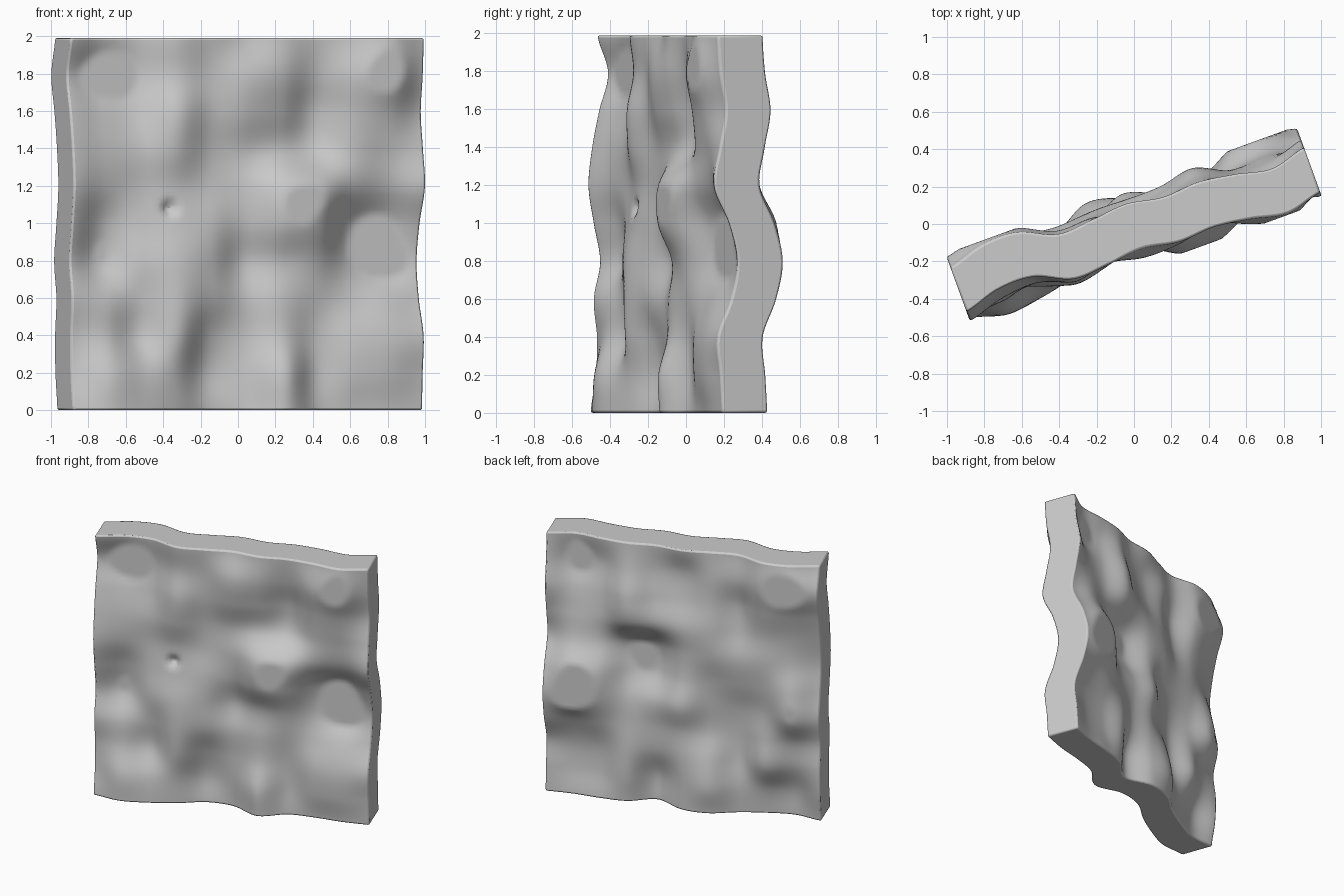
import bpy, bmesh, math
from mathutils import Matrix, Vector

if "Cube" in bpy.data.objects:
    bpy.data.objects.remove(bpy.data.objects["Cube"])

HALF_LEN, HEIGHT, THICK, STEPS = 0.998, 1.99, 0.255, 76
TURN = math.radians(20)

# Relief heights in hundredths, rows from top to bottom, columns left to right
RELIEF = [
    (1, -4.5, -4.5, 4, 3, 1, 4.5, 3.5, 6, 10, 5.5),
    (-5, -10, -7, 2, 2, 6, 5.5, 1, 9, 13, 4),
    (0, -4, -4, 5.5, 1.5, 4, 2, -4, 5.5, 7, 1),
    (4, 0, -1, 4, -1, -1, -1, -3, 3.5, 4, 4.5),
    (6, 0, -2, 0, -1, 1, 10, 10.5, 3.5, 1, 7.5),
    (3, -5, -1, 2, 2, 0, 10, 9, -5, -9, -1),
    (-0.5, -7, 1, 6, 3, -4.5, 2, 3, -6, -11, -5.5),
    (3, 1, -0.5, 7, 3, -1, 3, 1, -1, -0.5, -2),
    (1, 3, -2, 6, -3, -2, 4, -0.5, 4, 6, 5.5),
    (1.5, 9, 5.5, 3, -6.5, -2, 9.5, -0.5, 4, 6, 4),
    (4.5, 9.5, 7.5, 3, -4, -2.5, 9, 1, 1, 3, 3),
]


def cubic(values, t):
    """Smooth interpolation through evenly spaced values, t from 0 to 1."""
    last = len(values) - 1
    s = min(max(t, 0), 1) * last
    i = min(int(s), last - 1)
    f = s - i
    a, b, c, d = (values[min(max(i + k, 0), last)] for k in (-1, 0, 1, 2))
    return b + 0.5 * f * (c - a + f * (2*a - 5*b + 4*c - d + f * (3*(b - c) + d - a)))


def relief(u, z):
    """Wave offset, flattened at its highest and lowest levels."""
    across = (u / HALF_LEN + 1) / 2
    h = cubic([cubic(row, across) for row in RELIEF], 1 - z / HEIGHT)
    return min(max(h / 100, -0.067), 0.108)


# Flat upright sheet, extruded to a slab
bm = bmesh.new()
bmesh.ops.create_grid(bm, x_segments=STEPS, y_segments=STEPS, size=1)
for v in bm.verts:
    v.co = Vector((v.co.x * HALF_LEN, -THICK / 2, (v.co.y + 1) / 2 * HEIGHT))
extruded = bmesh.ops.extrude_face_region(bm, geom=bm.faces[:], use_keep_orig=True)
for v in extruded["geom"]:
    if isinstance(v, bmesh.types.BMVert):
        v.co.y += THICK

# Waves run through both sides, the small pit only dents the front
for v in bm.verts:
    u, y, z = v.co
    v.co.y -= relief(u, z)
    if y < 0:
        r2 = (u + 0.43) ** 2 + (z - 1.08) ** 2
        v.co.y += 0.05 * math.exp(-r2 / 0.033 ** 2)
    v.co.x -= 0.004
bmesh.ops.recalc_face_normals(bm, faces=bm.faces[:])
bm.transform(Matrix.Rotation(TURN, 4, 'Z'))

mesh = bpy.data.meshes.new("wavy_slab")
bm.to_mesh(mesh)
bm.free()
slab = bpy.data.objects.new("wavy_slab", mesh)
bpy.context.collection.objects.link(slab)

# Plain grey stone
stone = bpy.data.materials.new("stone_grey")
stone.diffuse_color = (0.6, 0.6, 0.6, 1)
stone.use_nodes = True
stone.node_tree.nodes["Principled BSDF"].inputs["Base Color"].default_value = stone.diffuse_color
mesh.materials.append(stone)

# Soft rim around the slab
bevel = slab.modifiers.new("soft_rim", 'BEVEL')
bevel.width = 0.012
bevel.segments = 2
bevel.limit_method = 'ANGLE'
bevel.angle_limit = math.radians(55)

bpy.context.view_layer.objects.active = slab
slab.select_set(True)
bpy.ops.object.shade_smooth_by_angle(angle=math.radians(50))
